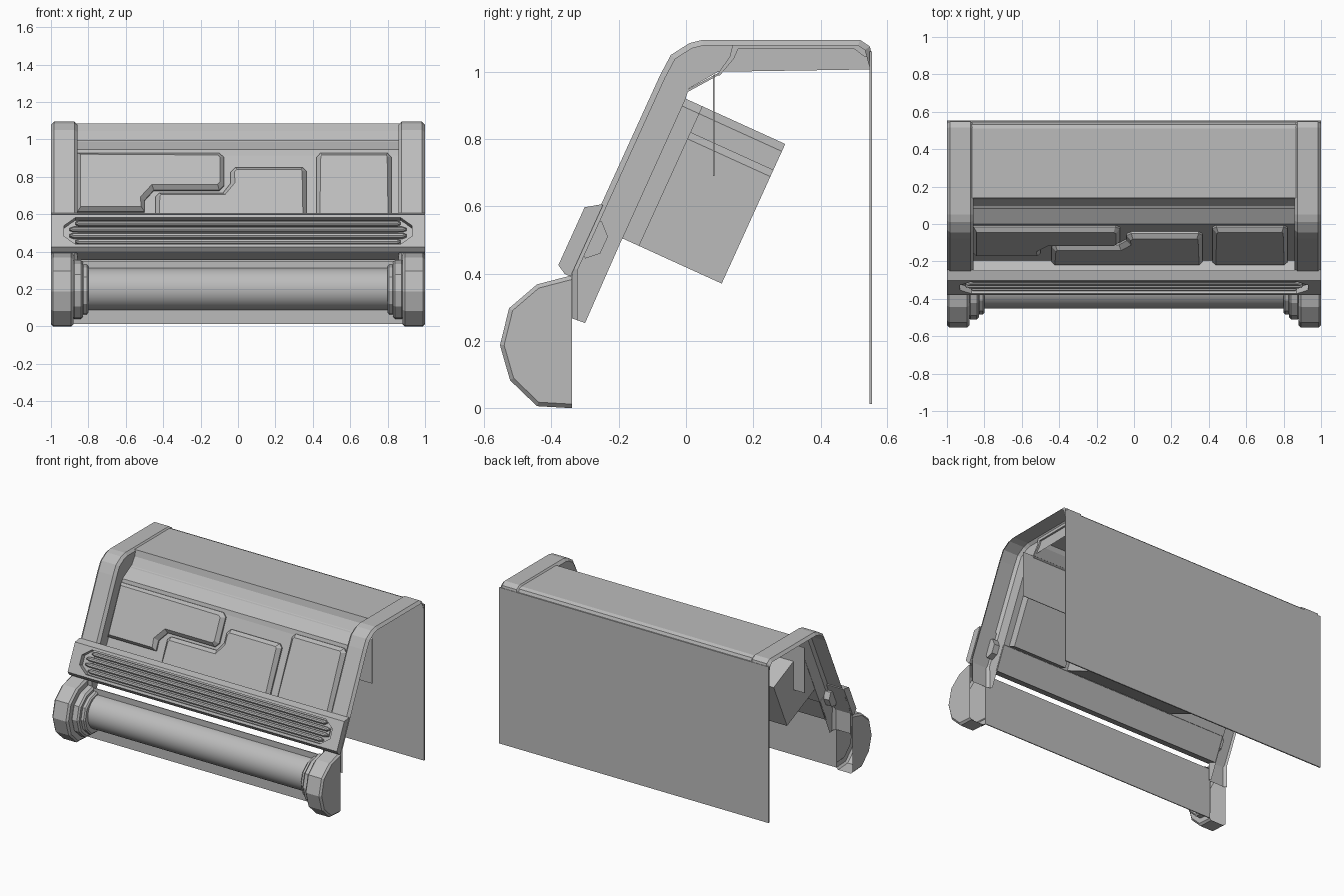
import bpy, bmesh, math
from mathutils import Vector

if "Cube" in bpy.data.objects:
    bpy.data.objects.remove(bpy.data.objects["Cube"], do_unlink=True)

grey = bpy.data.materials.new("plain_grey")
grey.use_nodes = True
COLOUR = (0.5, 0.5, 0.5, 1)
grey.diffuse_color = COLOUR
grey.node_tree.nodes["Principled BSDF"].inputs["Base Color"].default_value = COLOUR


def slope(n, u):
    """Sloped console frame: n out of the front, u up the slope, to (y, z)."""
    return (-0.195 - 0.91 * n + 0.414 * u, 0.505 + 0.414 * n + 0.91 * u)


def extrude(name, points, vector, bevel=0, rule=None, inset=0, smooth=False,
            drop=None):
    """Extrude a flat outline; chamfer rim edges by rule, or inset the far face.
    Faces that match drop are left open."""
    bm = bmesh.new()
    base = bm.faces.new([bm.verts.new(p) for p in points])
    out = bmesh.ops.extrude_face_region(bm, geom=[base], use_keep_orig=True)
    far = [g for g in out["geom"] if isinstance(g, bmesh.types.BMFace)]
    verts = [g for g in out["geom"] if isinstance(g, bmesh.types.BMVert)]
    bmesh.ops.translate(bm, verts=verts, vec=Vector(vector))
    bmesh.ops.recalc_face_normals(bm, faces=bm.faces)
    if inset:
        bmesh.ops.inset_region(bm, faces=far, thickness=inset, depth=inset)
    if bevel:
        rim = [e for e in bm.edges if abs(e.verts[0].co.x - e.verts[1].co.x) < 1e-5
               and rule((e.verts[0].co + e.verts[1].co) / 2)]
        bmesh.ops.bevel(bm, geom=rim, offset=bevel, segments=1, affect="EDGES")
    if drop:
        bm.normal_update()
        gone = [f for f in bm.faces if drop(f.normal, f.calc_center_median())]
        bmesh.ops.delete(bm, geom=gone, context="FACES")
    mesh = bpy.data.meshes.new(name)
    bm.to_mesh(mesh)
    bm.free()
    mesh.materials.append(grey)
    obj = bpy.data.objects.new(name, mesh)
    bpy.context.collection.objects.link(obj)
    if smooth:
        bpy.ops.object.select_all(action="DESELECT")
        obj.select_set(True)
        bpy.context.view_layer.objects.active = obj
        bpy.ops.object.shade_smooth_by_angle(angle=math.radians(40))
    return obj


def prism(name, profile, x0, x1, **options):
    """Side profile of (y, z) points run along x."""
    return extrude(name, [(x0, y, z) for y, z in profile], (x1 - x0, 0, 0), **options)


def raised(name, outline, n0, n1, inset=0):
    """Front outline of (x, u) points raised out of the slope."""
    rise = Vector((0, *slope(n1 - inset, 0))) - Vector((0, *slope(n0, 0)))
    return extrude(name, [(x, *slope(n0, u)) for x, u in outline], rise, inset=inset)


def outer_edge(p):
    """Front and top rim of a rail."""
    return p.z > 1.03 or -0.91 * (p.y + 0.195) + 0.414 * (p.z - 0.505) > 0.04


def front_edge(p):
    """Every rim edge of a cap except the flat back."""
    return p.y < -0.345


def rail_opening(normal, centre):
    """Outer side and underside of a rail."""
    if abs(normal.x) > 0.95:
        return abs(centre.x) > 0.95
    return not outer_edge(centre)


def back_opening(normal, centre):
    return normal.y > 0.95


# Side rails, end caps and stepped collars, one set per side
RAIL = [(-0.339, 0.267), (-0.30, 0.253), (-0.009, 0.915), (0, 0.945), (0.095, 1.0),
        (0.547, 1.007), (0.552, 1.05), (0.547, 1.075), (0.517, 1.095), (0.05, 1.095),
        (0.01, 1.085), (-0.045, 1.05), (-0.077, 0.99), (-0.339, 0.415)]
CAP = [(-0.339, 0.395), (-0.443, 0.368), (-0.526, 0.297), (-0.553, 0.187),
       (-0.523, 0.083), (-0.443, 0.006), (-0.339, 0.0)]
LATCH = [(-0.285, 0.555), (-0.25, 0.555), (-0.232, 0.51), (-0.255, 0.46),
         (-0.30, 0.445), (-0.32, 0.49)]


def scaled_cap(k):
    return [(-0.339 + (y + 0.339) * k, 0.198 + (z - 0.198) * k) for y, z in CAP]


for side, s in (("left", 1), ("right", -1)):
    prism(side + "_rail", RAIL, s * 0.858, s, bevel=0.017, rule=outer_edge,
          drop=rail_opening)
    prism(side + "_end_cap", CAP, s * 0.88, s, bevel=0.012, rule=front_edge,
          drop=back_opening)
    prism(side + "_outer_collar", scaled_cap(0.8), s * 0.83, s * 0.885, bevel=0.01,
          rule=front_edge, drop=back_opening)
    prism(side + "_inner_collar", scaled_cap(0.68), s * 0.8, s * 0.835, bevel=0.008,
          rule=front_edge, drop=back_opening)
    prism(side + "_latch", LATCH, s * 0.858, s * 0.9)

# Front half-round tube with its backing plate
ARC = [(-0.339 - 0.112 * math.sin(math.pi * i / 24),
        0.2 + 0.112 * math.cos(math.pi * i / 24)) for i in range(25)]
prism("front_tube", ARC, -0.81, 0.81, smooth=True, drop=back_opening)
prism("tube_back_plate", [(-0.345, 0.012), (-0.339, 0.012), (-0.339, 0.35),
                          (-0.345, 0.35)], -0.88, 0.88)

# Trim bar with a recessed slot cut into its front
BAR = [(0.088, -0.165), (0.107, -0.165), (0.135, -0.149), (0.135, 0.04),
       (0.094, 0.068), (0.088, 0.068)]
bar = prism("trim_bar", [slope(n, u) for n, u in BAR], -1, 1)


def pointed(half, mid, height, tip):
    """Long outline with clipped ends."""
    h = height / 2
    return [(-half, mid - h * 0.4), (-half + tip, mid - h), (half - tip, mid - h),
            (half, mid - h * 0.4), (half, mid + h * 0.4), (half - tip, mid + h),
            (-half + tip, mid + h), (-half, mid + h * 0.4)]


cutter = raised("slot_cutter", pointed(0.93, -0.055, 0.155, 0.06), 0.1, 0.16)
cutter.hide_render = True
cut = bar.modifiers.new("slot", "BOOLEAN")
cut.object = cutter
cut.solver = "EXACT"
bpy.ops.object.select_all(action="DESELECT")
bpy.context.view_layer.objects.active = bar
bar.select_set(True)
bpy.ops.object.modifier_apply(modifier="slot")
bpy.data.objects.remove(cutter, do_unlink=True)
for i in range(4):
    half = 0.9 if i in (1, 2) else 0.87
    raised("slat_%d" % (i + 1), pointed(half, -0.109 + 0.036 * i, 0.026, 0.02),
           0.095, 0.128, inset=0.008)

# Housing behind the bar: its top is the floor of the recess
HOUSING = [(0, -0.165), (0.1, -0.165), (0.1, 0), (0, 0)]
prism("bar_housing", [slope(n, u) for n, u in HOUSING], -0.86, 0.86)

# Sloped panel, folding back at the top to meet the hood
PANEL = [slope(0, 0), (-0.009, 0.915), (0, 0.945), (0.095, 0.996), (0.097, 0.99),
         (0.005, 0.94), (-0.004, 0.913), slope(-0.006, 0)]
prism("console_panel", PANEL, -0.86, 0.86)

# Blocks that pass through the panel: back depth, then front outline in (x, z)
BLOCKS = {
    "left_step_block": (-0.33, [
        (-0.858, 0.61), (-0.5, 0.61), (-0.5, 0.67), (-0.45, 0.725), (-0.1, 0.725),
        (-0.075, 0.75), (-0.075, 0.9), (-0.1, 0.922), (-0.858, 0.922)]),
    "middle_step_block": (-0.33, [
        (-0.44, 0.507), (0.365, 0.507), (0.365, 0.825), (0.345, 0.845),
        (-0.015, 0.845), (-0.04, 0.82), (-0.04, 0.76), (-0.08, 0.71),
        (-0.42, 0.71), (-0.44, 0.69)]),
    "plain_block": (-0.06, [
        (0.42, 0.507), (0.82, 0.507), (0.82, 0.9), (0.8, 0.922),
        (0.44, 0.922), (0.42, 0.9)]),
}
for name, (depth, outline) in BLOCKS.items():
    raised(name, [(x, (z - 0.505) / 0.91) for x, z in outline], depth, 0.035,
           inset=0.024)

# Hood: top sheet with its front lip and rounded rear edge, hanging plate, back sheet
HOOD = [(0.093, 0.992), (0.13, 1.045), (0.14, 1.086), (0.51, 1.086), (0.533, 1.077),
        (0.547, 1.045), (0.53, 1.045), (0.5, 1.068), (0.155, 1.068),
        (0.143, 1.04), (0.1, 0.988)]
prism("hood_top", HOOD, -0.87, 0.87)
prism("hanging_plate", [(0.081, 0.69), (0.085, 0.69), (0.085, 0.995), (0.081, 0.988)],
      -0.94, 0.94)
prism("back_sheet", [(0.545, 0.012), (0.553, 0.012), (0.553, 1.06), (0.545, 1.06)],
      -1, 1)
